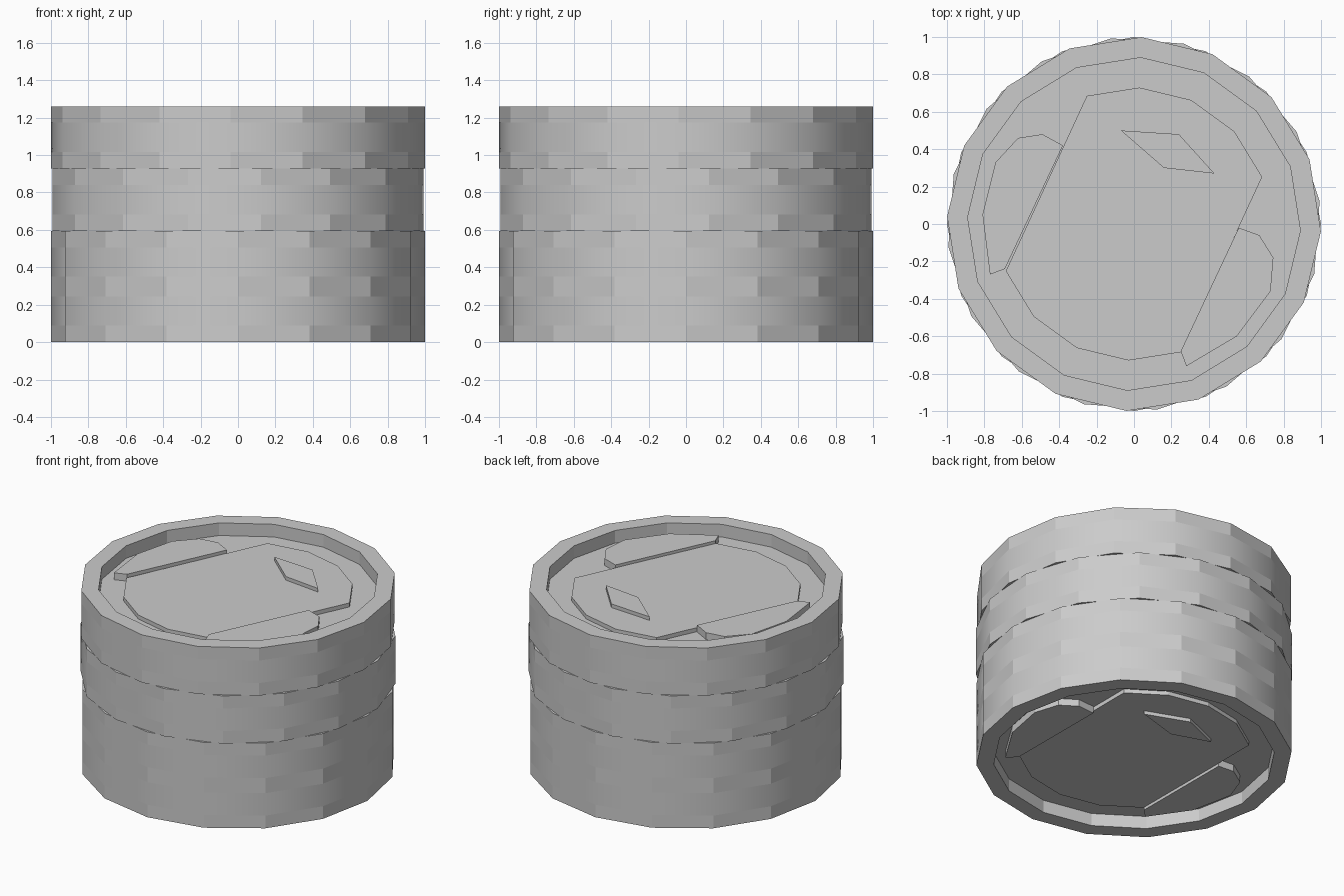
import bpy, bmesh
from math import cos, sin, radians, pi
from mathutils import Matrix, Vector

if "Cube" in bpy.data.objects:
    bpy.data.objects.remove(bpy.data.objects["Cube"])

SIDES = 16
THICK = 0.333      # coin thickness
RIM = 0.088        # depth of the recess inside the rim
STEP = 2 * pi / SIDES
TWIST = radians(2.3)


def corner(k, r):
    return (r * cos(k * STEP), r * sin(k * STEP))


def untwist(points):
    # relief outlines were measured on the slightly turned top coin
    rot = Matrix.Rotation(TWIST, 2)
    return [tuple(rot @ Vector(p)) for p in points]


# Relief outlines: (points, depth of the surface below the rim, base depth)
plate = [corner(k, 0.73) for k in (1, 2, 3, 4, 5, 9, 10, 11, 12, 13)]
left_crescent = untwist([(-0.38, 0.42), (-0.49, 0.48), (-0.62, 0.46), (-0.74, 0.33),
                         (-0.81, 0.05), (-0.77, -0.27), (-0.69, -0.24)])
right_crescent = untwist([(0.25, -0.68), (0.28, -0.76), (0.55, -0.60), (0.73, -0.36),
                          (0.745, -0.18), (0.67, -0.06), (0.56, -0.02)])
lozenge = untwist([(-0.07, 0.50), (0.16, 0.30), (0.43, 0.27), (0.24, 0.48)])
RELIEF = [(plate, 0.06, RIM), (left_crescent, 0.04, RIM),
          (right_crescent, 0.04, RIM), (lozenge, 0.035, 0.06)]


def add_prism(bm, points, z_top, z_base, matrix):
    # raised flat shape, open where it rests on the surface below
    top = [bm.verts.new(matrix @ Vector((x, y, z_top))) for x, y in points]
    low = [bm.verts.new(matrix @ Vector((x, y, z_base))) for x, y in points]
    bm.faces.new(top)
    n = len(points)
    for i in range(n):
        j = (i + 1) % n
        bm.faces.new((low[i], low[j], top[j], top[i]))


def make_coin(name, z, degrees):
    bm = bmesh.new()
    h = THICK / 2
    # Body: lathed rim profile with recessed floors on both faces
    profile = [(0.89, -h + RIM), (0.89, -h), (1, -h), (1, -h + RIM),
               (1, h - RIM), (1, h), (0.89, h), (0.89, h - RIM)]
    rings = [[bm.verts.new((*corner(k, r), pz)) for k in range(SIDES)] for r, pz in profile]
    for i in range(len(rings) - 1):
        for k in range(SIDES):
            m = (k + 1) % SIDES
            f = bm.faces.new((rings[i][k], rings[i][m], rings[i + 1][m], rings[i + 1][k]))
            f.smooth = (i == 3)   # only the middle edge band is smooth
    bm.faces.new(rings[-1])
    bm.faces.new(rings[0][::-1])
    # Relief on the upper face, and turned over onto the lower face
    for matrix in (Matrix.Identity(4), Matrix.Rotation(pi, 4, 'Y')):
        for points, depth, base in RELIEF:
            area = sum(a[0] * b[1] - b[0] * a[1]
                       for a, b in zip(points, points[1:] + points[:1]))
            add_prism(bm, points if area > 0 else points[::-1], h - depth, h - base, matrix)
    mesh = bpy.data.meshes.new(name)
    bm.to_mesh(mesh)
    bm.free()
    coin = bpy.data.objects.new(name, mesh)
    coin.location.z = z + h
    coin.rotation_euler.z = radians(degrees)
    bpy.context.collection.objects.link(coin)


# Stack of coins, each turned a little
make_coin("coin_bottom", 0.0, -22.5)
make_coin("coin_lower_middle", 0.262, 0)
make_coin("coin_upper_middle", 0.595, 7)
make_coin("coin_top", 0.928, -2.3)
